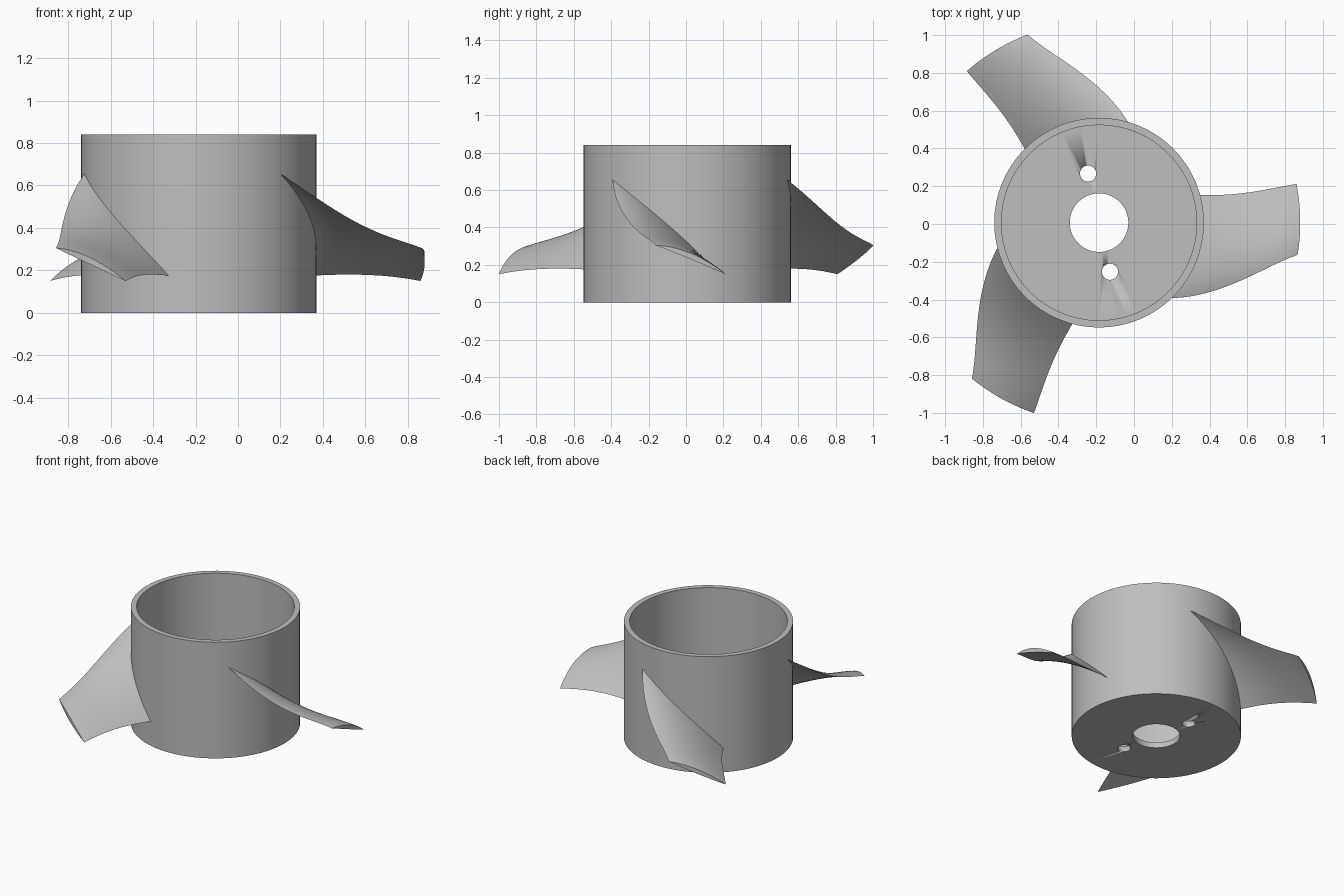
import bpy, bmesh, math
from mathutils import Matrix, Vector

if "Cube" in bpy.data.objects:
    bpy.data.objects.remove(bpy.data.objects["Cube"], do_unlink=True)

CENTRE = Vector((-0.185, 0.007, 0))
HUB_R, INNER_R, HEIGHT, FLOOR = 0.555, 0.517, 0.84, 0.04

grey = bpy.data.materials.new("plain grey")
grey.use_nodes = True
colour = (0.52, 0.52, 0.52, 1)
grey.diffuse_color = colour
grey.node_tree.nodes["Principled BSDF"].inputs["Base Color"].default_value = colour


def finish(name, bm, location=CENTRE):
    """Turn a bmesh into a smooth-shaded grey object."""
    bmesh.ops.recalc_face_normals(bm, faces=bm.faces)
    mesh = bpy.data.meshes.new(name)
    bm.to_mesh(mesh)
    bm.free()
    obj = bpy.data.objects.new(name, mesh)
    obj.location = location
    mesh.materials.append(grey)
    bpy.context.collection.objects.link(obj)
    bpy.ops.object.select_all(action='DESELECT')
    obj.select_set(True)
    bpy.context.view_layer.objects.active = obj
    bpy.ops.object.shade_smooth_by_angle(angle=math.radians(30))
    return obj


# Hub cup: a lathed wall and floor with an open centre bore
def make_hub():
    bm = bmesh.new()
    profile = [(0.155, 0), (HUB_R, 0), (HUB_R, HEIGHT), (INNER_R, HEIGHT),
               (INNER_R, FLOOR), (0.155, FLOOR)]
    verts = [bm.verts.new((r, 0, z)) for r, z in profile]
    edges = [bm.edges.new((verts[i - 1], verts[i])) for i in range(len(verts))]
    bmesh.ops.spin(bm, geom=verts + edges, axis=(0, 0, 1), cent=(0, 0, 0),
                   angle=math.tau, steps=64, use_merge=True)
    bmesh.ops.remove_doubles(bm, verts=bm.verts, dist=0.0001)
    return finish("hub", bm)


# Two bolt holes cut through the floor
def cut_bolt_holes(hub):
    bm = bmesh.new()
    for side in (1, -1):
        place = Matrix.Translation((-0.058 * side, 0.26 * side, 0))
        bmesh.ops.create_cone(bm, cap_ends=True, segments=24, radius1=0.043,
                              radius2=0.043, depth=0.3, matrix=place)
    cutter = finish("bolt_hole_cutter", bm)
    cutter.hide_render = True
    cutter.hide_set(True)
    cutter.display_type = 'WIRE'
    mod = hub.modifiers.new("bolt holes", 'BOOLEAN')
    mod.object = cutter
    mod.operation = 'DIFFERENCE'
    mod.solver = 'EXACT'
    bpy.context.view_layer.objects.active = hub
    bpy.ops.object.modifier_apply(modifier=mod.name)
    bpy.data.objects.remove(cutter, do_unlink=True)


def smooth_curve(points, r):
    """Polynomial through (radius, value) points."""
    total = 0
    for i, (ri, value) in enumerate(points):
        for j, (rj, _) in enumerate(points):
            if i != j:
                value *= (r - rj) / (ri - rj)
        total += value
    return total


# Blade edges by radius: angle in degrees, and height
HIGH_ANGLE = [(0.555, -46), (0.656, -35.4), (0.80, -23), (0.96, -13.2), (1.065, -9.2)]
HIGH_Z = [(0.555, 0.655), (0.656, 0.555), (0.80, 0.43), (0.96, 0.345), (1.065, 0.305)]
LOW_ANGLE = [(0.555, 15.2), (0.70, 12.3), (0.90, 11.2), (1.065, 11.1)]
LOW_Z = [(0.555, 0.175), (0.70, 0.18), (0.90, 0.173), (1.065, 0.15)]
SPAN, CHORD, TIP_R, ROOT_R = 20, 20, 1.065, 0.54


# Twisted blade: cambered sections wrapped around the hub axis
def make_blade(name, turn):
    bm = bmesh.new()
    rings = []
    for i in range(SPAN + 1):
        r = ROOT_R + (TIP_R - ROOT_R) * i / SPAN
        a0, a1 = smooth_curve(HIGH_ANGLE, r), smooth_curve(LOW_ANGLE, r)
        z0, z1 = smooth_curve(HIGH_Z, r), smooth_curve(LOW_Z, r)

        def point(s, bulge):
            a = math.radians(a0 + (a1 - a0) * s) + turn
            z = z0 + (z1 - z0) * s + bulge * 4 * s * (1 - s)
            return bm.verts.new((r * math.cos(a), r * math.sin(a), z))

        upper = [point(k / CHORD, 0.035) for k in range(CHORD + 1)]
        lower = [point(k / CHORD, 0.003) for k in range(CHORD - 1, 0, -1)]
        rings.append(upper + lower)
    count = len(rings[0])
    for a, b in zip(rings, rings[1:]):
        for k in range(count):
            n = (k + 1) % count
            bm.faces.new((a[k], a[n], b[n], b[k]))
    # Root and tip caps
    for ring in (rings[0], rings[-1]):
        for k in range(CHORD):
            corners = [ring[k], ring[k + 1], ring[-k - 1], ring[-k]]
            bm.faces.new(list(dict.fromkeys(corners)))
    return finish(name, bm)


hub = make_hub()
cut_bolt_holes(hub)
for index, label in enumerate(("left_blade", "back_right_blade", "front_right_blade")):
    make_blade(label, index * math.tau / 3)
